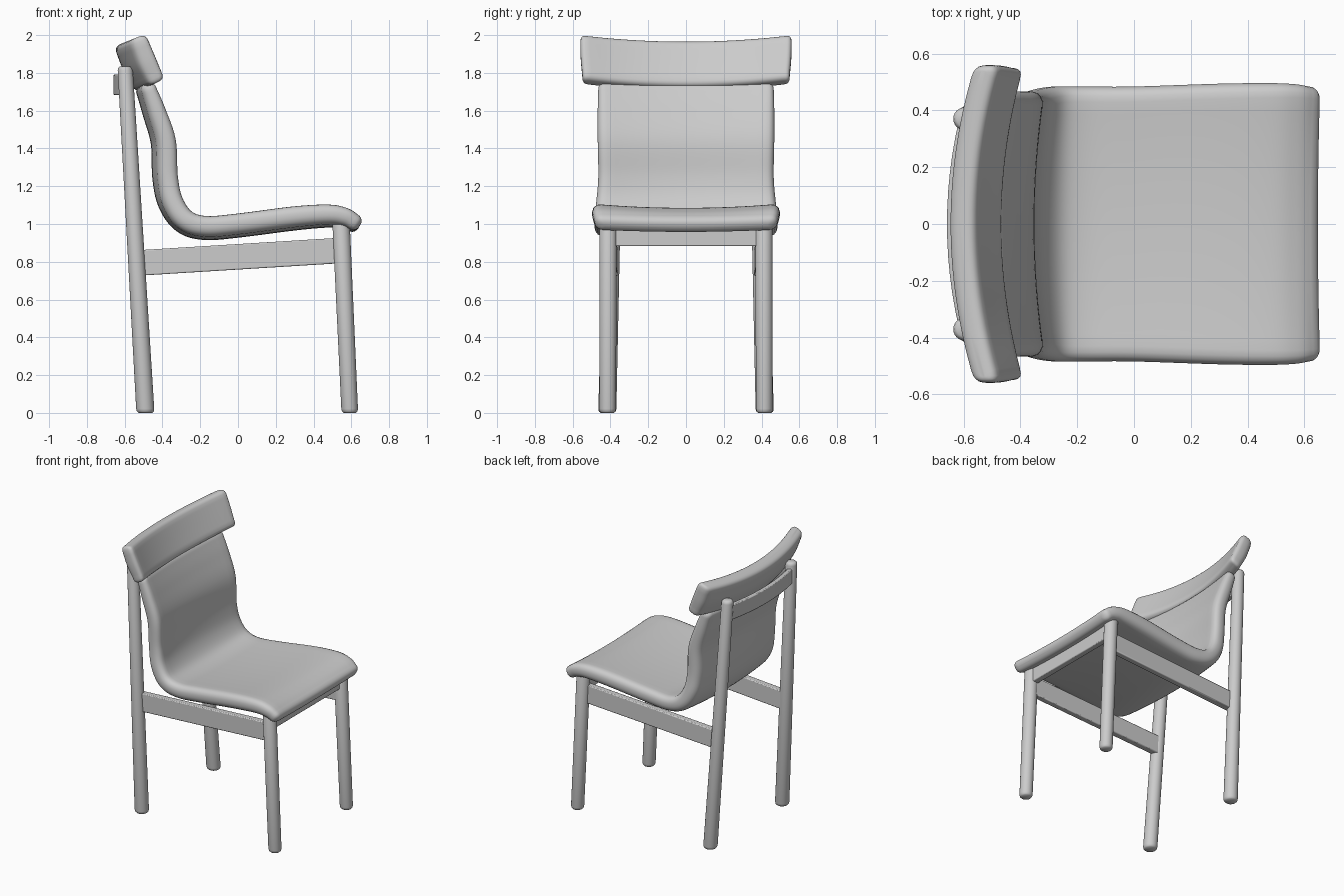
import bpy, bmesh
from math import sin, cos, pi, radians
from mathutils import Vector as V
from mathutils.geometry import interpolate_bezier

if "Cube" in bpy.data.objects:
    bpy.data.objects.remove(bpy.data.objects["Cube"])


def loft(name, rings, bevel=0.0, angle=40):
    """Skin a list of equal-length point rings and cap both ends."""
    bm = bmesh.new()
    vs = [[bm.verts.new(p) for p in r] for r in rings]
    n = len(vs[0])
    for a, b in zip(vs, vs[1:]):
        for i in range(n):
            j = (i + 1) % n
            bm.faces.new((a[i], a[j], b[j], b[i]))
    bm.faces.new(vs[0][::-1])
    bm.faces.new(vs[-1])
    bmesh.ops.recalc_face_normals(bm, faces=bm.faces)
    me = bpy.data.meshes.new(name)
    bm.to_mesh(me)
    bm.free()
    ob = bpy.data.objects.new(name, me)
    bpy.context.collection.objects.link(ob)
    bpy.ops.object.select_all(action='DESELECT')
    ob.select_set(True)
    bpy.context.view_layer.objects.active = ob
    bpy.ops.object.shade_smooth_by_angle(angle=radians(angle))
    if bevel:
        m = ob.modifiers.new("soft_edges", 'BEVEL')
        m.width, m.segments = bevel, 2
    return ob


def smooth_path(pts, steps=6):
    """Smooth curve through points; each is x, z, half width, half thickness, dish."""
    out = []
    for i in range(len(pts) - 1):
        q = [pts[max(i - 1, 0)], pts[i], pts[i + 1], pts[min(i + 2, len(pts) - 1)]]
        for s in range(steps):
            t = s / steps
            out.append([0.5 * (2 * b + (c - a) * t + (2*a - 5*b + 4*c - d) * t**2
                        + (3*b - a - 3*c + d) * t**3) for a, b, c, d in zip(*q)])
    return out + [list(pts[-1])]


def cushion(name, pts, corner, power):
    """Padded slab swept along an x-z path, dished across its width."""
    path = smooth_path(pts)

    def ring(c, nrm, w, t, dish, full_w):
        side = 9
        prof = [(-(w - t) + 2 * (w - t) * k / 20, t) for k in range(21)]
        prof += [((w - t) + t * max(sin(pi * k / side), 0) ** power,
                  t * (1 if cos(pi * k / side) > 0 else -1) * abs(cos(pi * k / side)) ** power)
                 for k in range(1, side)]
        prof += [(-y, -h) for y, h in prof]
        return [c + V((0, y, 0)) + nrm * (h - dish * (1 - min(1, (y / full_w) ** 2)))
                for y, h in prof]

    rings = []
    last = len(path) - 1
    for i, (x, z, w, t, dish) in enumerate(path):
        a, b = path[max(i - 1, 0)], path[min(i + 1, last)]
        tan = V((b[0] - a[0], 0, b[1] - a[1])).normalized()
        nrm = V((-tan.z, 0, tan.x))
        # rounded closing rings at both ends
        angs = [0]
        if i == 0:
            angs = [-86, -70, -52, -35, -18, 0]
        elif i == last:
            angs = [0, 18, 35, 52, 70, 86]
        for d in angs:
            r = radians(abs(d))
            s, c = sin(r) ** power, cos(r) ** power
            pos = V((x, 0, z)) + tan * t * s * (1 if d > 0 else -1)
            rings.append(ring(pos, nrm, w - corner * (1 - c), t * c, dish, w))
    return loft(name, rings, angle=60)


def leg(name, a, b, r0, r1):
    """Round tapered post with softened ends."""
    a, b = V(a), V(b)
    h = (b - a).length
    rings = []
    for d, k in ((0, .75), (.008, .93), (.022, 1), (h - .022, 1), (h - .008, .9), (h, .65)):
        r = (r0 + (r1 - r0) * d / h) * k
        c = a.lerp(b, d / h)
        rings.append([c + V((r * cos(2 * pi * i / 24), r * sin(2 * pi * i / 24), 0))
                      for i in range(24)])
    loft(name, rings, angle=60)


def rail(name, centres, thick, height, across):
    """Flat board through the centres; across is its thickness direction."""
    s, u = V(across) * thick / 2, V((0, 0, height / 2))
    loft(name, [[V(c) + s + u, V(c) - s + u, V(c) - s - u, V(c) + s - u] for c in centres],
         bevel=0.006)


# seat and backrest: one continuous padded shell
cushion("seat_shell", [
    (-0.465, 1.71, .465, .040, .035),
    (-0.425, 1.60, .468, .048, .035),
    (-0.375, 1.44, .468, .053, .035),
    (-0.365, 1.25, .465, .054, .035),
    (-0.340, 1.12, .475, .056, .030),
    (-0.275, 1.025, .485, .056, .025),
    (-0.170, 0.992, .485, .055, .022),
    (0.000, 1.005, .485, .055, .022),
    (0.300, 1.043, .495, .055, .022),
    (0.480, 1.055, .497, .052, .022),
    (0.565, 1.042, .493, .048, .022),
    (0.610, 1.017, .485, .044, .015)], 0.06, 0.85)

# curved headrest pad
cushion("headrest", [
    (-0.507, 1.945, .56, .050, .092),
    (-0.475, 1.865, .557, .052, .090),
    (-0.443, 1.795, .55, .048, .085)], 0.025, 0.65)

# legs and side rails, mirrored left and right
for side, s in (("left", 1), ("right", -1)):
    leg("back_leg_" + side, (-.49, .417 * s, 0), (-.598, .37 * s, 1.835), .048, .040)
    leg("front_leg_" + side, (.592, .415 * s, 0), (.545, .412 * s, 1.02), .044, .046)
    rail("side_rail_" + side, [(-.54, .382 * s, .793), (.545, .395 * s, .86)],
         .045, .135, (0, 1, 0))

# front rail under the seat
rail("front_rail", [(.545, -.40, .945), (.545, .40, .945)], .045, .125, (1, 0, 0))

# bowed rail between the back posts
rail("back_rail", [(-.60 - .043 * (1 - (k / 6) ** 2), .37 * k / 6, 1.737)
                   for k in range(-6, 7)], .032, .11, (1, 0, 0))
